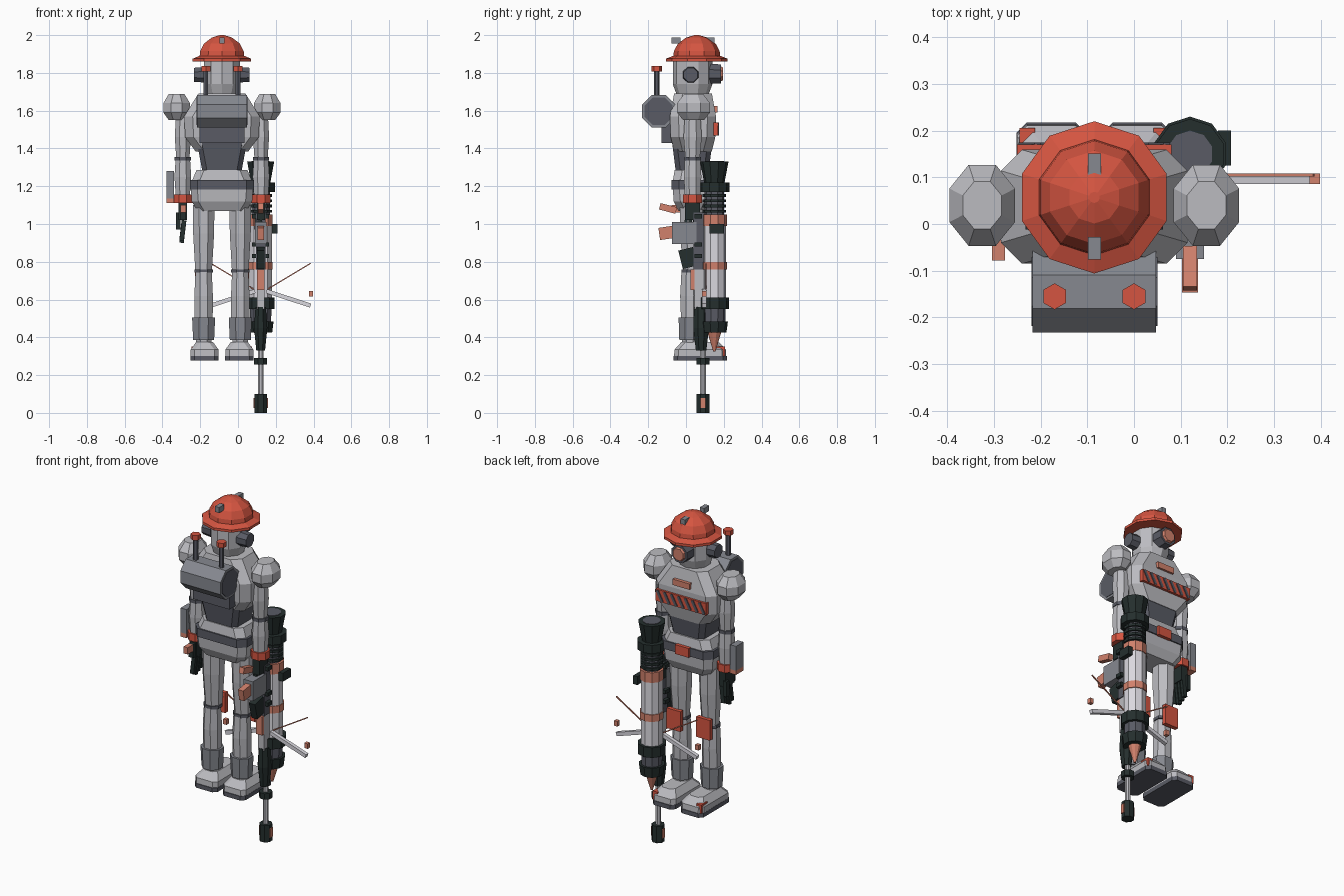
import bpy, bmesh, math
from mathutils import Vector

old = bpy.data.objects.get("Cube")
if old:
    bpy.data.objects.remove(old, do_unlink=True)


def material(name, r, g, b):
    m = bpy.data.materials.new(name)
    m.use_nodes = True
    m.diffuse_color = (r, g, b, 1)
    m.node_tree.nodes["Principled BSDF"].inputs["Base Color"].default_value = (r, g, b, 1)
    return m


WHITE = material("pale grey", .70, .69, .74)
LIGHT = material("light grey", .50, .50, .53)
MID = material("mid grey", .24, .25, .28)
DARK = material("dark grey", .10, .105, .13)
BLACK = material("green black", .018, .028, .027)
RED = material("orange red", .66, .09, .052)
COPPER = material("copper", .64, .22, .15)


def finish(name, bm, mat):
    bmesh.ops.recalc_face_normals(bm, faces=bm.faces)
    me = bpy.data.meshes.new(name)
    bm.to_mesh(me)
    bm.free()
    me.materials.append(mat)
    ob = bpy.data.objects.new(name, me)
    bpy.context.collection.objects.link(ob)
    return ob


def loft(name, mat, sections, sides=8, at=(0, 0, 0), axis="Z", chamfer=None):
    """Stack of rings (height, rx, ry); chamfer gives cut-corner boxes."""
    bm = bmesh.new()
    rings = []
    for h, rx, ry in sections:
        if chamfer is None:
            pts = [(rx * math.cos(a), ry * math.sin(a)) for a in
                   [2 * math.pi * (i + .5) / sides for i in range(sides)]]
        else:
            c = chamfer
            pts = [(rx, ry - c), (rx - c, ry), (c - rx, ry), (-rx, ry - c),
                   (-rx, c - ry), (c - rx, -ry), (rx - c, -ry), (rx, c - ry)]
        ring = []
        for u, v in pts:
            p = {"Z": (u, v, h), "X": (h, u, v), "Y": (u, h, v)}[axis]
            ring.append(bm.verts.new(Vector(p) + Vector(at)))
        rings.append(ring)
    n = len(rings[0])
    for a, b in zip(rings, rings[1:]):
        for i in range(n):
            bm.faces.new((a[i], a[(i + 1) % n], b[(i + 1) % n], b[i]))
    bm.faces.new(rings[0])
    bm.faces.new(rings[-1])
    return finish(name, bm, mat)


def tube(name, mat, at, h0, h1, r0, r1=None, sides=8, axis="Z"):
    r1 = r0 if r1 is None else r1
    return loft(name, mat, [(h0, r0, r0), (h1, r1, r1)], sides, at, axis)


def box(name, mat, x, y, z, rot=None):
    """Box from three (low, high) ranges."""
    bm = bmesh.new()
    bmesh.ops.create_cube(bm, size=1)
    for v in bm.verts:
        v.co = [v.co[i] * (r[1] - r[0]) for i, r in enumerate((x, y, z))]
    ob = finish(name, bm, mat)
    ob.location = [(r[0] + r[1]) / 2 for r in (x, y, z)]
    if rot:
        ob.rotation_euler = rot
    return ob


CX = -.085   # body centre line
CY = .04

# Helmet
H = (CX, .057, 0)
loft("helmet_brim", RED, [(1.86, .163, .163), (1.875, .163, .163), (1.89, .125, .125)], 10, H)
loft("helmet_dome", RED, [(1.875, .126, .126), (1.915, .121, .121), (1.955, .1, .1),
                          (1.987, .056, .056), (2, .012, .012)], 10, H)
for i, y in enumerate((-.052, .127)):
    box(f"helmet_clip_{i}", MID, (CX - .014, CX + .014), (y - .024, y + .024), (1.955, 1.988))

# Head with ear discs and a single eye
loft("head", LIGHT, [(1.66, .075, .075), (1.74, .1, .105), (1.87, .1, .105)], 10, (CX, .035, 0))
for s in (-1, 1):
    tube(f"ear_disc_{s}", DARK, (CX, .025, 1.79), s * .085, s * .147, .045, .04, 8, "X")
tube("eye_housing", DARK, (CX, 0, 1.795), .12, .185, .058, .054, 8, "Y")
tube("eye_lens", COPPER, (CX, 0, 1.795), .185, .197, .042, .036, 8, "Y")

# Torso
loft("chest", LIGHT, [(1.385, .14, .1), (1.46, .195, .118), (1.57, .2, .122), (1.69, .125, .1)],
     at=(CX, .037, 0), chamfer=.045)
loft("abdomen", DARK, [(1.26, .1, .085), (1.42, .13, .105), (1.52, .13, .122)],
     at=(CX, .033, 0), chamfer=.025)
loft("waist", LIGHT, [(1.225, .16, .105), (1.285, .135, .095)], at=(CX, .035, 0), chamfer=.04)
loft("belt", DARK, [(1.183, .17, .112), (1.232, .17, .112)], at=(CX, .035, 0), chamfer=.04)
loft("hips", LIGHT, [(1.07, .13, .075), (1.12, .16, .1), (1.185, .165, .105)],
     at=(CX, .035, 0), chamfer=.035)
box("belt_buckle", RED, (CX - .045, CX + .045), (.14, .16), (1.18, 1.235))
box("chest_badge", COPPER, (CX - .055, CX + .055), (.145, .168), (1.59, 1.625))
box("hazard_plate", RED, (CX - .165, CX + .165), (.145, .17), (1.468, 1.538))
for i in range(7):
    x = CX - .138 + i * .046
    box(f"hazard_stripe_{i}", DARK, (x - .008, x + .008), (.166, .175), (1.468, 1.538), (0, .5, 0))

# Backpack drum and antennas
loft("backpack", MID, [(-.132, .094, .094), (.132, .094, .094)], 8, (CX, -.145, 1.597), "X")
for s in (-1, 1):
    tube(f"backpack_cap_{s}", DARK, (CX, -.145, 1.597), s * .132, s * .135, .08, None, 8, "X")
    x = CX + s * .085
    tube(f"antenna_{s}", DARK, (x, -.155, 0), 1.65, 1.815, .014, None, 6)
    tube(f"antenna_tip_{s}", RED, (x, -.155, 0), 1.808, 1.836, .028, None, 6)
box("backpack_mount", DARK, (CX - .12, CX + .12), (-.13, -.06), (1.43, 1.56))

# Arms and legs, mirrored about the body centre line
for side, s in (("left", 1), ("right", -1)):
    sx = CX + s * .24
    ax = CX + s * .207
    lx = CX + s * .097
    loft(f"{side}_shoulder", LIGHT, [(1.55, .045, .06), (1.59, .076, .094), (1.64, .076, .094),
                                     (1.688, .045, .055)], 8, (sx, CY, 0))
    loft(f"{side}_upper_arm", LIGHT, [(1.35, .038, .042), (1.46, .046, .052), (1.57, .04, .045)],
         8, (ax, .035, 0))
    tube(f"{side}_elbow", DARK, (ax, .035, 0), 1.335, 1.355, .047)
    loft(f"{side}_forearm", LIGHT, [(1.14, .04, .044), (1.25, .048, .05), (1.335, .042, .045)],
         8, (ax, .035, 0))
    tube(f"{side}_cuff", RED, (ax, .035, 0), 1.11, 1.155, .054)
    box(f"{side}_palm", BLACK, (ax - .022, ax + .022), (-.005, .075), (1.02, 1.11))
    for i in range(4):
        y = .0 + i * .023
        box(f"{side}_finger_{i}", BLACK, (ax - .012, ax + .012), (y - .009, y + .009),
            (.9 + .012 * abs(i - 1), 1.02), (0, -s * .12, 0))
    box(f"{side}_thumb", BLACK, (ax - .035, ax - .012), (.06, .085), (.97, 1.06))
    # Legs
    loft(f"{side}_thigh", LIGHT, [(.755, .048, .05), (.95, .06, .066), (1.1, .062, .068)],
         8, (lx, .03, 0))
    tube(f"{side}_knee_band", DARK, (lx, .025, 0), .742, .76, .053)
    loft(f"{side}_shin", LIGHT, [(.49, .052, .05), (.62, .053, .055), (.745, .047, .048)],
         8, (lx, .02, 0))
    box(f"{side}_knee_pad", RED, (lx - .045, lx + .045), (.075, .1), (.69, .81))
    loft(f"{side}_boot_cuff", MID, [(.385, .06, .058), (.505, .066, .062)], 8, (lx, .018, 0))
    fx = CX + s * .092
    loft(f"{side}_foot", LIGHT, [(.3, .074, .138), (.335, .074, .136), (.375, .045, .1)],
         at=(fx, .075, 0), chamfer=.022)
    loft(f"{side}_sole", DARK, [(.277, .075, .142), (.302, .075, .142)], at=(fx, .075, 0), chamfer=.022)
    box(f"{side}_toe_clip", RED, (fx + s * .035, fx + s * .068), (.15, .206), (.302, .352))
    tube(f"{side}_ankle", LIGHT, (lx, .02, 0), .35, .39, .045)

# Forearm control box on one arm
box("forearm_box", MID, (-.378, -.34), (0, .07), (1.135, 1.28))
box("forearm_box_base", COPPER, (-.378, -.34), (0, .07), (1.11, 1.135))

# Big cannon standing upright beside the body: name, colour, z0, r0, z1, r1
cannon = [
    ("muzzle", BLACK, 1.22, .054, 1.33, .075), ("muzzle_collar", BLACK, 1.17, .08, 1.22, .08),
    ("neck", DARK, 1.05, .052, 1.17, .052), ("upper_band", COPPER, .99, .066, 1.05, .066),
    ("body", WHITE, .6, .062, .99, .062), ("middle_band", COPPER, .758, .067, .8, .067),
    ("lower_collar", BLACK, .55, .078, .61, .078), ("tail", DARK, .48, .058, .55, .06),
    ("tail_collar", BLACK, .425, .064, .485, .072), ("tail_cone", COPPER, .325, .006, .425, .036)]
GUN = (.12, .15, 0)
for name, mat, z0, r0, z1, r1 in cannon:
    tube("cannon_" + name, mat, GUN, z0, z1, r0, r1, 10)
for i in range(4):
    tube(f"cannon_neck_ring_{i}", BLACK, GUN, 1.06 + i * .028, 1.075 + i * .028, .063, None, 10)
tube("cannon_bore", DARK, GUN, 1.33, 1.333, .05, None, 10)
box("cannon_sight", BLACK, (.18, .208), (.125, .2), (.95, 1.0))

# Rifle frame clamped to the cannon
box("rifle_receiver", DARK, (.095, .145), (.04, .1), (.76, 1.06))
box("rifle_grip_block", MID, (.09, .15), (-.075, .055), (.895, 1.01))
box("rifle_stock_end", COPPER, (.103, .137), (-.142, -.07), (.92, .985), (.15, 0, 0))
box("rifle_panel", COPPER, (.1, .14), (.025, .045), (.65, .76))
box("rifle_lower_grip", BLACK, (.1, .14), (-.03, .05), (.77, .87), (.25, 0, 0))
box("rifle_handguard", LIGHT, (.1, .14), (.045, .1), (.55, .77))
for i, z in enumerate((.82, .88, 1.03)):
    box(f"rifle_side_lug_{i}", BLACK, (.075, .165), (.045, .085), (z, z + .022))
loft("rifle_clamp", BLACK, [(.33, .025, .03), (.45, .038, .045), (.56, .03, .04)], 8, (.12, .08, 0))
box("upper_grip", COPPER, (.105, .135), (-.14, -.05), (1.065, 1.1), (-.25, 0, 0))
box("hand_grip", COPPER, (-.304, -.276), (-.078, -.03), (1.06, 1.1))
box("hand_grip_frame", BLACK, (-.305, -.275), (-.03, .02), (1.02, 1.1))

# Support leg and foot
LEG = (.12, .09, 0)
tube("support_rod", LIGHT, LEG, .09, .42, .016)
tube("support_collar", BLACK, LEG, .255, .29, .037)
tube("support_foot", BLACK, LEG, 0, .1, .036)
for s in (-1, 1):
    box(f"foot_marker_{s}", COPPER, (.12 + s * .031, .12 + s * .038), (.078, .102), (.025, .08))


# Folding side arms, mirrored about the rifle
def strut(name, mat, a, b, width):
    a, b = Vector(a), Vector(b)
    ob = box(name, mat, (-width, width), (-width, width), (0, (b - a).length))
    ob.location = (a + b) / 2
    ob.rotation_euler = (b - a).to_track_quat("Z", "Y").to_euler()


for s in (-1, 1):
    strut(f"side_arm_{s}", WHITE, (.12 + s * .03, .097, .645), (.12 + s * .264, .097, .568), .011)
    strut(f"side_wire_{s}", COPPER, (.12 + s * .02, .105, .645), (.12 + s * .265, .105, .792), .003)
    x = .12 + s * .267
    box(f"side_arm_tip_{s}", COPPER, (x - .011, x + .011), (.086, .108), (.616, .646))
